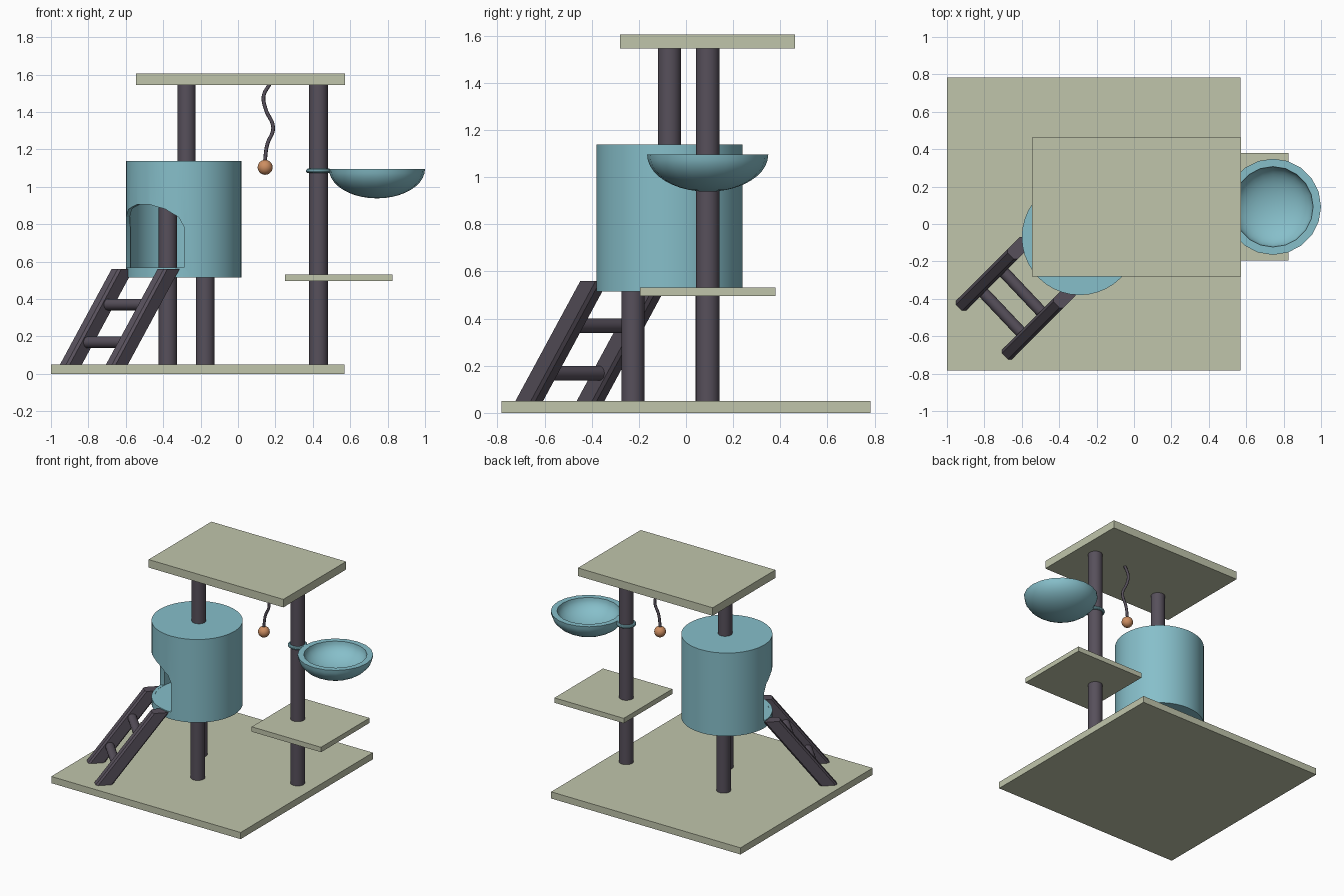
import bpy, bmesh, math
from mathutils import Vector

if "Cube" in bpy.data.objects:
    bpy.data.objects.remove(bpy.data.objects["Cube"])


def material(name, rgb):
    m = bpy.data.materials.new(name)
    m.diffuse_color = (*rgb, 1)
    m.use_nodes = True
    m.node_tree.nodes["Principled BSDF"].inputs["Base Color"].default_value = m.diffuse_color
    return m


BEIGE = material("beige carpet", (0.53, 0.56, 0.41))
BLUE = material("blue plush", (0.24, 0.52, 0.59))
DARK = material("dark rope", (0.095, 0.08, 0.105))
ORANGE = material("orange ball", (0.61, 0.27, 0.12))


def finish(ob, name, mat, smooth=True):
    ob.name = name
    ob.data.materials.clear()
    ob.data.materials.append(mat)
    if smooth:
        bpy.ops.object.select_all(action='DESELECT')
        ob.select_set(True)
        bpy.context.view_layer.objects.active = ob
        bpy.ops.object.shade_smooth_by_angle(angle=math.radians(35))
    return ob


def from_bmesh(bm, name, mat, smooth=True):
    bmesh.ops.recalc_face_normals(bm, faces=bm.faces)
    me = bpy.data.meshes.new(name)
    bm.to_mesh(me)
    bm.free()
    ob = bpy.data.objects.new(name, me)
    bpy.context.collection.objects.link(ob)
    return finish(ob, name, mat, smooth)


def board(name, x0, x1, y0, y1, z0, z1):
    bpy.ops.mesh.primitive_cube_add(size=1)
    ob = bpy.context.object
    size, mid = (x1 - x0, y1 - y0, z1 - z0), ((x0 + x1) / 2, (y0 + y1) / 2, (z0 + z1) / 2)
    for v in ob.data.vertices:
        v.co = [c * s + m for c, s, m in zip(v.co, size, mid)]
    return finish(ob, name, BEIGE, False)


def cylinder(name, a, b, r, mat=DARK, sides=32):
    a, b = Vector(a), Vector(b)
    bpy.ops.mesh.primitive_cylinder_add(vertices=sides, radius=r, depth=(b - a).length, location=(a + b) / 2)
    ob = bpy.context.object
    ob.rotation_euler = (b - a).to_track_quat('Z', 'Y').to_euler()
    return finish(ob, name, mat)


def prism(name, bottom, top, mat, smooth=False):
    """Solid between two matching outlines."""
    bm = bmesh.new()
    lo, hi = [bm.verts.new(p) for p in bottom], [bm.verts.new(p) for p in top]
    n = len(lo)
    bm.faces.new(lo)
    bm.faces.new(hi)
    for i in range(n):
        bm.faces.new((lo[i], lo[(i + 1) % n], hi[(i + 1) % n], hi[i]))
    return from_bmesh(bm, name, mat, smooth)


def lathe(name, profile, centre, sides, mat):
    """Spin (radius, z) points about a vertical axis."""
    bm = bmesh.new()
    vs = [bm.verts.new((r, 0, z)) for r, z in profile]
    es = [bm.edges.new(e) for e in zip(vs, vs[1:])]
    bmesh.ops.spin(bm, geom=vs + es, cent=(0, 0, 0), axis=(0, 0, 1), angle=math.tau, steps=sides)
    bmesh.ops.remove_doubles(bm, verts=bm.verts, dist=1e-4)
    bmesh.ops.translate(bm, verts=bm.verts, vec=centre)
    return from_bmesh(bm, name, mat)


def cut(ob, cutter):
    bpy.context.view_layer.objects.active = ob
    mod = ob.modifiers.new("cut", 'BOOLEAN')
    mod.operation, mod.solver, mod.object = 'DIFFERENCE', 'EXACT', cutter
    bpy.ops.object.modifier_apply(modifier=mod.name)
    bpy.data.objects.remove(cutter)


# Platforms
board("base_board", -1.0, 0.57, -0.783, 0.783, 0, 0.05)
board("top_platform", -0.545, 0.572, -0.28, 0.463, 1.545, 1.605)
board("side_platform", 0.25, 0.825, -0.195, 0.38, 0.495, 0.532)

# Posts
cylinder("tall_post", (0.43, 0.092, 0.05), (0.43, 0.092, 1.545), 0.05)
cylinder("upper_post", (-0.275, -0.07, 1.12), (-0.275, -0.07, 1.545), 0.049)
cylinder("rear_house_post", (-0.375, 0.09, 0.05), (-0.375, 0.09, 1.11), 0.049)
cylinder("front_house_post", (-0.175, -0.225, 0.05), (-0.175, -0.225, 1.11), 0.049)

# Round house: hollow drum with an arched door facing the ladder
HX, HY = -0.29, -0.07
house = cylinder("house", (HX, HY, 0.515), (HX, HY, 1.138), 0.31, BLUE, 40)
cut(house, cylinder("cavity_cutter", (HX, HY, 0.566), (HX, HY, 1.108), 0.288, BLUE, 40))
S = math.sqrt(0.5)
out, side = Vector((-S, -S, 0)), Vector((S, -S, 0))
arch = [(0.22, 0.568)] + [(0.22 * math.cos(i * math.pi / 7), 0.785 + 0.123 * math.sin(i * math.pi / 7))
                          for i in range(8)] + [(-0.22, 0.568)]
door = [Vector((HX, HY, z)) + side * u for u, z in arch]
cut(house, prism("door_cutter", [p + out * 0.03 for p in door], [p + out * 0.5 for p in door], BLUE))
finish(house, "house", BLUE)

# Ladder: chamfered stringers with level ends, and round rungs
RUN = -out * 0.39
rail_feet = {"left": Vector((-0.893, -0.405, 0.05)), "right": Vector((-0.647, -0.665, 0.05))}
L, W, C = 0.06, 0.037, 0.014
section = [(L, W - C), (L - C, W), (C - L, W), (-L, W - C), (-L, C - W), (C - L, -W), (L - C, -W), (L, C - W)]
for key, foot in rail_feet.items():
    low = [foot + out * u + side * v for u, v in section]
    prism("ladder_rail_" + key, low, [p + RUN + Vector((0, 0, 0.51)) for p in low], DARK)
for i, z in enumerate((0.168, 0.37)):
    step = (RUN + Vector((0, 0, 0.51))) * ((z - 0.05) / 0.51)
    cylinder(f"ladder_rung_{i + 1}", rail_feet["left"] + step, rail_feet["right"] + step, 0.031, DARK, 20)

# Bowl perch and its ring around the tall post
RIM = 1.096
steps = [i * math.pi / 20 for i in range(11)]
profile = [(0.257 * math.sin(a), RIM - 0.158 * math.cos(a)) for a in steps]
profile += [(0.215 * math.sin(a), RIM - 0.122 * math.cos(a)) for a in reversed(steps)]
lathe("bowl", profile, (0.743, 0.092, 0), 20, BLUE)
bpy.ops.mesh.primitive_torus_add(major_radius=0.055, minor_radius=0.012, major_segments=32,
                                 minor_segments=10, location=(0.43, 0.092, 1.085))
finish(bpy.context.object, "bowl_ring", BLUE)

# Hanging rope toy
curve = bpy.data.curves.new("toy_rope", 'CURVE')
curve.dimensions, curve.bevel_depth, curve.bevel_resolution = '3D', 0.01, 2
curve.use_fill_caps = True
points = [(0.168, 1.547), (0.137, 1.485), (0.148, 1.415), (0.188, 1.315), (0.156, 1.225), (0.143, 1.13)]
spline = curve.splines.new('BEZIER')
spline.bezier_points.add(len(points) - 1)
spline.resolution_u = 6
for bp, (x, z) in zip(spline.bezier_points, points):
    bp.co = (x, 0.1, z)
    bp.handle_left_type = bp.handle_right_type = 'AUTO'
rope = bpy.data.objects.new("toy_rope", curve)
bpy.context.collection.objects.link(rope)
curve.materials.append(DARK)
bpy.ops.mesh.primitive_uv_sphere_add(segments=24, ring_count=14, radius=0.04, location=(0.145, 0.1, 1.104))
finish(bpy.context.object, "toy_ball", ORANGE)
